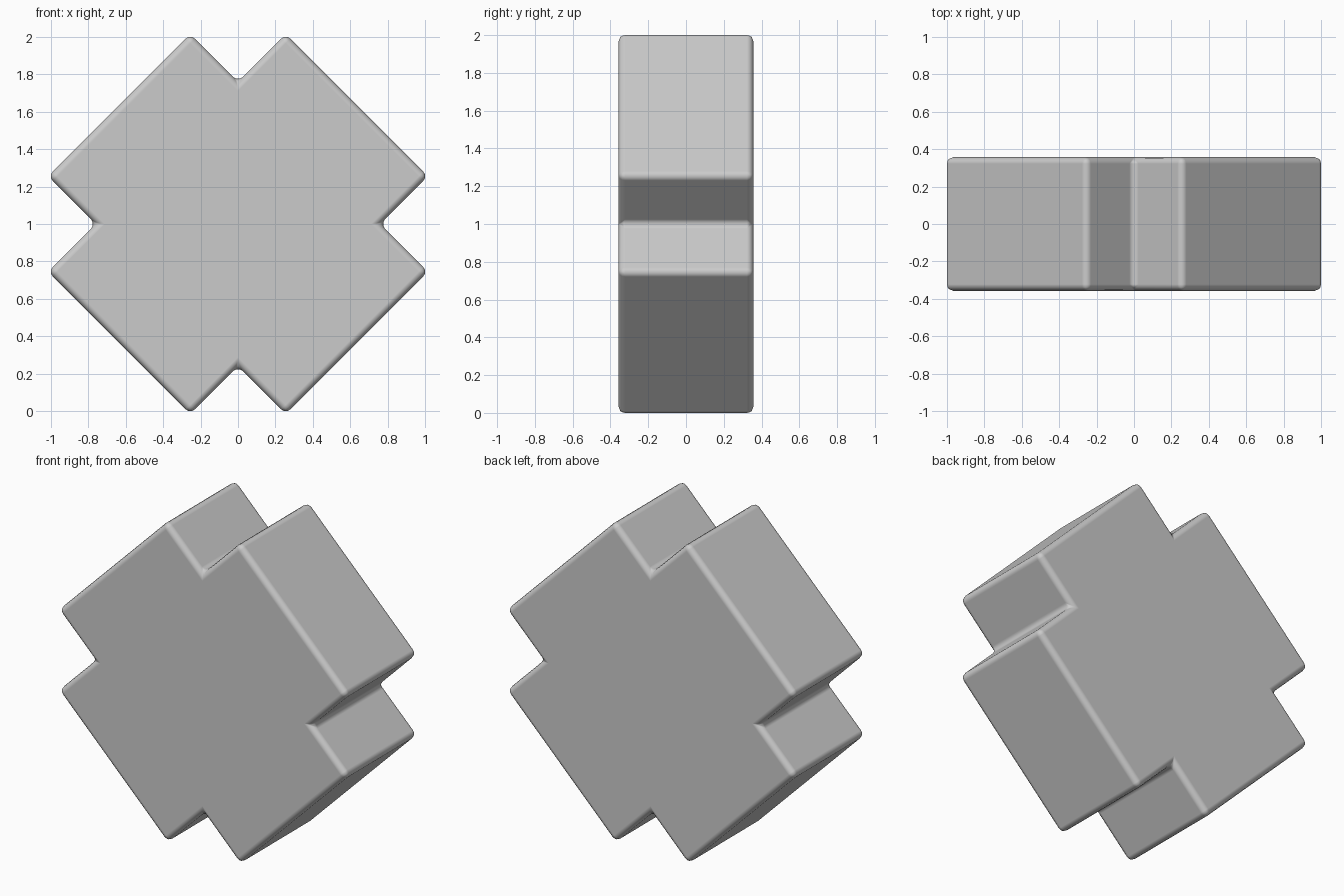
import bpy, bmesh
from mathutils import Matrix, Vector
from math import pi

if "Cube" in bpy.data.objects:
    bpy.data.objects.remove(bpy.data.objects["Cube"])

TIP, HALF, DEPTH, BEVEL = 1.0157, 0.255, 0.357, 0.035

# Outline of a diagonal cross: one tip, notch, tip step repeated by quarter turns
step = [Vector((-HALF, 0, TIP)), Vector((0, 0, TIP - HALF)), Vector((HALF, 0, TIP))]
outline = [Matrix.Rotation(i * pi / 2, 3, 'Y') @ p for i in range(4) for p in step]

# Extrude the outline from front to back
bm = bmesh.new()
front = bm.faces.new([bm.verts.new(p + Vector((0, -DEPTH, 1))) for p in outline])
new = bmesh.ops.extrude_face_region(bm, geom=[front], use_keep_orig=True)["geom"]
bmesh.ops.translate(bm, vec=(0, 2 * DEPTH, 0),
                    verts=[g for g in new if isinstance(g, bmesh.types.BMVert)])
bmesh.ops.recalc_face_normals(bm, faces=bm.faces)
mesh = bpy.data.meshes.new("diagonal_cross_block")
bm.to_mesh(mesh)
bm.free()
block = bpy.data.objects.new("diagonal_cross_block", mesh)
bpy.context.collection.objects.link(block)
mesh.shade_smooth()

# Rounded edges with flat main faces
bevel = block.modifiers.new("rounded_edges", 'BEVEL')
bevel.width = BEVEL
bevel.segments = 3
bevel.limit_method = 'ANGLE'
bevel.harden_normals = True
